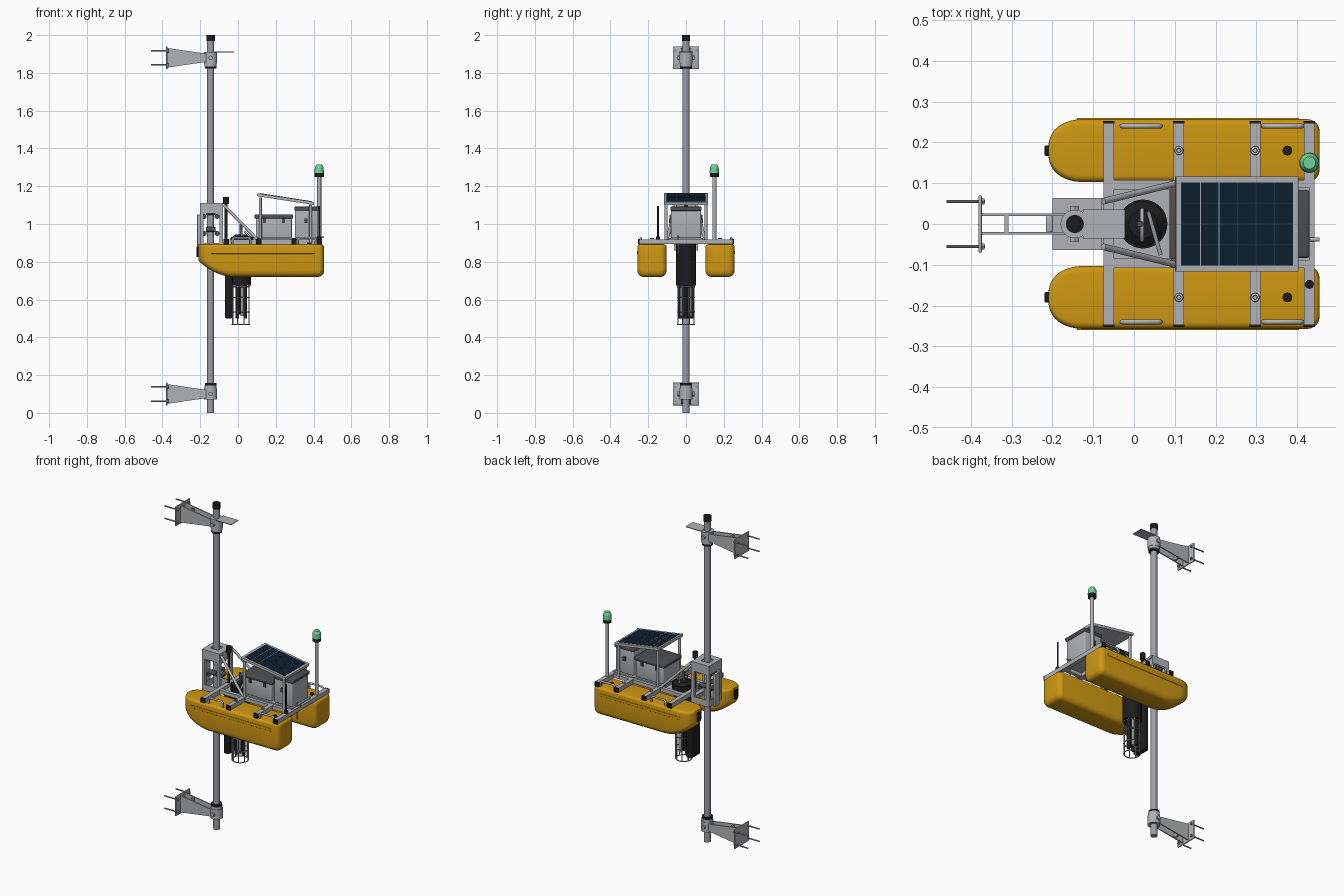
import bpy, bmesh, math
from mathutils import Vector, Matrix

if "Cube" in bpy.data.objects:
    bpy.data.objects.remove(bpy.data.objects["Cube"], do_unlink=True)


def material(name, r, g, b):
    m = bpy.data.materials.new(name)
    m.use_nodes = True
    m.diffuse_color = (r, g, b, 1)
    bsdf = next(n for n in m.node_tree.nodes if n.type == 'BSDF_PRINCIPLED')
    bsdf.inputs["Base Color"].default_value = (r, g, b, 1)
    return m


YELLOW = material("hull yellow", .62, .31, .006)
LIGHT = material("light grey metal", .44, .45, .47)
STEEL = material("pole steel", .34, .35, .37)
DARK = material("dark grey lid", .075, .078, .085)
BLACK = material("black rubber", .012, .012, .013)
NAVY = material("solar navy", .004, .014, .03)
LINE = material("solar grid", .02, .04, .065)
GREEN = material("beacon green", .16, .66, .32)


def finish(name, bm, mat, smooth=True):
    bmesh.ops.recalc_face_normals(bm, faces=bm.faces)
    me = bpy.data.meshes.new(name)
    bm.to_mesh(me)
    bm.free()
    me.materials.append(mat)
    ob = bpy.data.objects.new(name, me)
    bpy.context.collection.objects.link(ob)
    if smooth:
        bpy.ops.object.select_all(action='DESELECT')
        ob.select_set(True)
        bpy.context.view_layer.objects.active = ob
        bpy.ops.object.shade_smooth_by_angle(angle=math.radians(35))
    return ob


def box(name, x, y, z, mat, bevel=0):
    """Box from three (low, high) ranges."""
    bm = bmesh.new()
    size = [b - a for a, b in (x, y, z)]
    mid = [(a + b) / 2 for a, b in (x, y, z)]
    bmesh.ops.create_cube(bm, size=1, matrix=Matrix.Translation(mid) @ Matrix.Diagonal((*size, 1)))
    if bevel:
        bmesh.ops.bevel(bm, geom=bm.edges[:], offset=bevel, segments=3, profile=.5, affect='EDGES')
    return finish(name, bm, mat, bevel > 0)


def rod(name, a, b, r, mat, n=16, r2=None):
    a, b = Vector(a), Vector(b)
    bm = bmesh.new()
    turn = (b - a).to_track_quat('Z', 'Y').to_matrix().to_4x4()
    bmesh.ops.create_cone(bm, cap_ends=True, segments=n, radius1=r, radius2=r if r2 is None else r2,
                          depth=(b - a).length, matrix=Matrix.Translation((a + b) / 2) @ turn)
    return finish(name, bm, mat)


def upright(name, x, y, z0, z1, r, mat, n=16, r2=None):
    return rod(name, (x, y, z0), (x, y, z1), r, mat, n, r2)


def pipe(name, points, r, mat, closed=False):
    cu = bpy.data.curves.new(name, 'CURVE')
    cu.dimensions = '3D'
    cu.bevel_depth, cu.bevel_resolution, cu.use_fill_caps = r, 2, True
    sp = cu.splines.new('POLY')
    sp.points.add(len(points) - 1)
    for p, co in zip(sp.points, points):
        p.co = (*co, 1)
    sp.use_cyclic_u = closed
    cu.materials.append(mat)
    ob = bpy.data.objects.new(name, cu)
    bpy.context.collection.objects.link(ob)
    bpy.ops.object.select_all(action='DESELECT')
    ob.select_set(True)
    bpy.context.view_layer.objects.active = ob
    bpy.ops.object.convert(target='MESH')
    return ob


def ring(name, x, y, z, radius, r, mat, n=24):
    turns = [2 * math.pi * i / n for i in range(n)]
    pipe(name, [(x + radius * math.cos(t), y + radius * math.sin(t), z) for t in turns], r, mat, True)


def hull(name, y):
    """Loft rounded rectangles from the bow to the stern."""
    stations = []
    for i in range(13):
        t = math.radians(8 + 82 * i / 12)
        stations.append((-.21 + .085 * (1 - math.cos(t)), .077 * math.sin(t) ** .75, .893, 0))
    stations += [(x, .077, .893, 0) for x in (-.1, -.07, -.045, -.02, .425)]
    for i in range(1, 6):
        t = math.radians(18 * i)
        d = .03 * (1 - math.cos(t))
        stations.append((.425 + .03 * math.sin(t), .077 - d, .893 - d * .4, d))
    bm, loops = bmesh.new(), []
    for x, w, top, lift in stations:
        low = .72 + lift + .085 * max(0, (-.02 - x) / .19) ** 2
        loop = []
        for sy, sz, start in ((1, 1, 0), (-1, 1, 90), (-1, -1, 180), (1, -1, 270)):
            r = min(.016 if sz > 0 else .032, w * .8)
            cy, cz = sy * (w - r), (top - r if sz > 0 else low + r)
            for k in range(6):
                a = math.radians(start + 18 * k)
                loop.append(bm.verts.new((x, y + cy + r * math.cos(a), cz + r * math.sin(a))))
        loops.append(loop)
    for p, q in zip(loops, loops[1:]):
        for i in range(len(p)):
            j = (i + 1) % len(p)
            bm.faces.new((p[i], p[j], q[j], q[i]))
    bm.faces.new(loops[0])
    bm.faces.new(loops[-1])
    finish(name, bm, YELLOW)


# Floats and their deck fittings
BEAMS = (-.062, .11, .297, .43)
for side, s in (("left", 1), ("right", -1)):
    y = .18 * s
    hull(side + "_hull", y)
    box(side + "_rub_rail", (-.14, .405), sorted((.254 * s, .26 * s)), (.842, .858), YELLOW, .002)
    box(side + "_bow_bumper", (-.219, -.2), (y - .013, y + .013), (.825, .88), BLACK, .003)
    upright(side + "_hatch_cap", .376, y, .885, .903, .012, BLACK)
    for x in BEAMS[1:3]:
        ring(side + "_lifting_eye", x, y, .924, .008, .003, LIGHT, 12)
    for x in (-.03, .317):
        h = .24 * s
        pipe(side + "_grab_handle", [(x, h, .885), (x, h, .918), (x + .008, h, .926), (x + .087, h, .926),
                                     (x + .095, h, .918), (x + .095, h, .885)], .006, LIGHT)
    # Deck rails and braces
    box(side + "_deck_rail", (-.07, .44), sorted((.085 * s, .108 * s)), (.895, .917), LIGHT)
    rod(side + "_brace", (-.075, .056 * s, 1.1), (.105, .1 * s, .915), .008, LIGHT)
    for x, top in ((.118, 1.14), (.385, 1.1)):
        upright(side + "_panel_post", x, .105 * s, .9, top, .008, LIGHT)
for x in BEAMS:
    box("cross_beam", (x - .013, x + .013), (-.247, .247), (.893, .919), LIGHT)
    for s in (1, -1):
        box("beam_end_cap", (x - .014, x + .014), sorted((s * .246, s * .253)), (.892, .92), BLACK)

# Deck plate around the instrument well
box("deck_plate", (-.05, .1), (-.09, .09), (.894, .9), LIGHT)
box("box_tray", (.09, .43), (-.09, .09), (.915, .925), LIGHT)

# Equipment boxes
box("battery_box", (.095, .285), (-.082, .082), (.925, 1.03), LIGHT, .006)
box("battery_lid", (.087, .292), (-.087, .087), (1.028, 1.05), DARK, .006)
box("control_cabinet", (.302, .424), (-.08, .08), (.925, 1.075), LIGHT, .006)
box("cabinet_lid", (.298, .43), (-.083, .083), (1.07, 1.092), DARK, .006)
for x in (.14, .24, .36):
    for s in (1, -1):
        box("latch", (x - .008, x + .008), sorted((.08 * s, .089 * s)), (1.005, 1.03), DARK)

# Solar panel, built flat about its own centre and then tilted
parts = [box("panel_frame", (-.152, .152), (-.116, .116), (-.008, .008), LIGHT),
         box("panel_cells", (-.138, .138), (-.102, .102), (.006, .0095), NAVY)]
for i in range(1, 6):
    x = -.138 + .046 * i
    parts.append(box("cell_line", (x - .001, x + .001), (-.102, .102), (.008, .0102), LIGHT if i < 3 else LINE))
for i in range(1, 4):
    y = -.102 + .051 * i
    parts.append(box("cell_line", (-.138, .138), (y - .001, y + .001), (.008, .01), LINE))
for ob in parts:
    ob.matrix_world = Matrix.Translation((.252, 0, 1.132)) @ Matrix.Rotation(.155, 4, 'Y')

# Beacon mast and whip antenna
upright("beacon_mast", .43, .15, .9, 1.255, .011, LIGHT)
upright("beacon_base", .43, .15, 1.25, 1.27, .024, BLACK, 24)
upright("beacon_lamp", .43, .15, 1.27, 1.3, .025, GREEN, 24, .023)
upright("beacon_top", .43, .15, 1.3, 1.314, .023, GREEN, 24, .015)
upright("antenna_base", .43, -.148, .915, .935, .011, BLACK)
upright("antenna", .43, -.148, .93, 1.095, .005, BLACK)
rod("tail_fitting", (.42, -.038, .93), (.455, -.038, .93), .005, LIGHT)
rod("side_probe", (.43, -.04, .84), (.43, -.04, .94), .004, LIGHT)

# Instrument well, shield and caged probe
CX = .015
upright("well_tube", CX, 0, .675, .925, .054, BLACK, 32)
upright("well_flange", .022, 0, .9, .93, .06, BLACK, 32)
upright("well_lid", .022, 0, .93, .945, .055, BLACK, 32, .035)
box("well_shield", (-.068, -.03), (-.046, .046), (.5, .9), BLACK, .008)
pipe("lid_handle", [(.02, -.04, .935), (.02, -.04, .965), (.02, .035, .965), (.02, .035, .935)], .005, LIGHT)
upright("lid_connector", .015, 0, .94, 1.0, .008, DARK)
rod("lid_lever", (.035, .03, .96), (.065, -.075, .93), .005, LIGHT)
for z in (.468, .535, .61, .668):
    ring("cage_ring", CX, 0, z, .046, .003, STEEL)
for i in range(8):
    a = math.pi * (i + .5) / 4
    upright("cage_bar", CX + .046 * math.cos(a), .046 * math.sin(a), .468, .68, .003, STEEL, 8)
for i in range(5):
    a = math.tau * i / 5
    upright("probe", CX + .023 * math.cos(a), .023 * math.sin(a), .5 + .012 * (i % 3), .68, .01,
            STEEL if i in (1, 4) else BLACK)
upright("probe_core", CX, 0, .52, .68, .014, BLACK)

# Guide frame riding on the pole
PX = -.145
for x in (-.2, -.098):
    for y in (-.064, .046):
        box("guide_post", (x, x + .018), (y, y + .018), (.86, 1.11), LIGHT)
for z0, z1 in ((1.055, 1.11), (.86, .9)):
    for y in (-.064, .06):
        box("guide_side", (-.2, -.08), (y, y + .004), (z0, z1), LIGHT)
    for x in (-.2, -.084):
        box("guide_end", (x, x + .004), (-.064, .064), (z0, z1), LIGHT)
for y0, y1 in ((-.064, -.026), (.026, .064)):
    box("guide_top", (-.2, -.08), (y0, y1), (1.106, 1.112), LIGHT)
for x0, x1 in ((-.2, -.171), (-.119, -.08)):
    box("guide_top", (x0, x1), (-.027, .027), (1.106, 1.112), LIGHT)
box("guide_tongue", (-.1, -.03), (-.064, .064), (.892, .9), LIGHT)
for z in (.95, 1.04):
    for s in (1, -1):
        rod("guide_roller", (PX + .034 * s, -.03, z), (PX + .034 * s, .03, z), .013, DARK)
        rod("guide_roller", (PX - .025, .034 * s, z + .02), (PX + .025, .034 * s, z + .02), .013, DARK)
box("guide_bumper", (-.216, -.2), (-.02, .02), (.85, 1.05), LIGHT, .003)
upright("cable_post", -.063, 0, .9, 1.12, .008, BLACK)
upright("cable_head", -.063, 0, 1.105, 1.142, .016, BLACK)

# Pole with wall brackets at both ends
upright("pole", PX, 0, 0, 1.975, .019, STEEL, 32)
upright("pole_cap", PX, 0, 1.968, 2, .022, BLACK, 32)
for where, zc, d in (("upper", 1.88, 1), ("lower", .1, -1)):
    upright(where + "_clamp", PX, 0, zc - .03, zc + .03, .035, LIGHT, 32)
    upright(where + "_clamp_neck", PX, 0, zc - .03 * d, zc - .045 * d, .032, LIGHT, 32)
    upright(where + "_stop_ring", PX, 0, zc - .045 * d, zc - .057 * d, .031, BLACK, 32)
    for s in (1, -1):
        rod(where + "_clamp_bolt", (PX, .03 * s, zc), (PX, .044 * s, zc), .012, LIGHT, 6)
        bm = bmesh.new()
        outline = [(-.375, -.052), (-.17, -.022), (-.17, .022), (-.375, .052)]
        face = bm.faces.new([bm.verts.new((x, .019 * s, zc + z)) for x, z in outline])
        ext = bmesh.ops.extrude_face_region(bm, geom=[face])
        bmesh.ops.translate(bm, vec=(0, .007 * s, 0),
                            verts=[v for v in ext['geom'] if isinstance(v, bmesh.types.BMVert)])
        finish(where + "_arm_plate", bm, LIGHT, False)
        for z in (-.038, .038):
            rod(where + "_anchor", (-.46, .055 * s, zc + z), (-.365, .055 * s, zc + z), .004, STEEL, 10)
            rod(where + "_anchor_nut", (-.374, .055 * s, zc + z), (-.366, .055 * s, zc + z), .009, STEEL, 6)
    box(where + "_arm_spacer", (-.317, -.308), (-.02, .02), (zc - .04, zc + .04), LIGHT)
    box(where + "_wall_plate", (-.381, -.373), (-.07, .07), (zc - .06, zc + .06), LIGHT, .003)
box("target_plate", (-.125, -.022), (-.036, .036), (1.909, 1.913), LIGHT)
